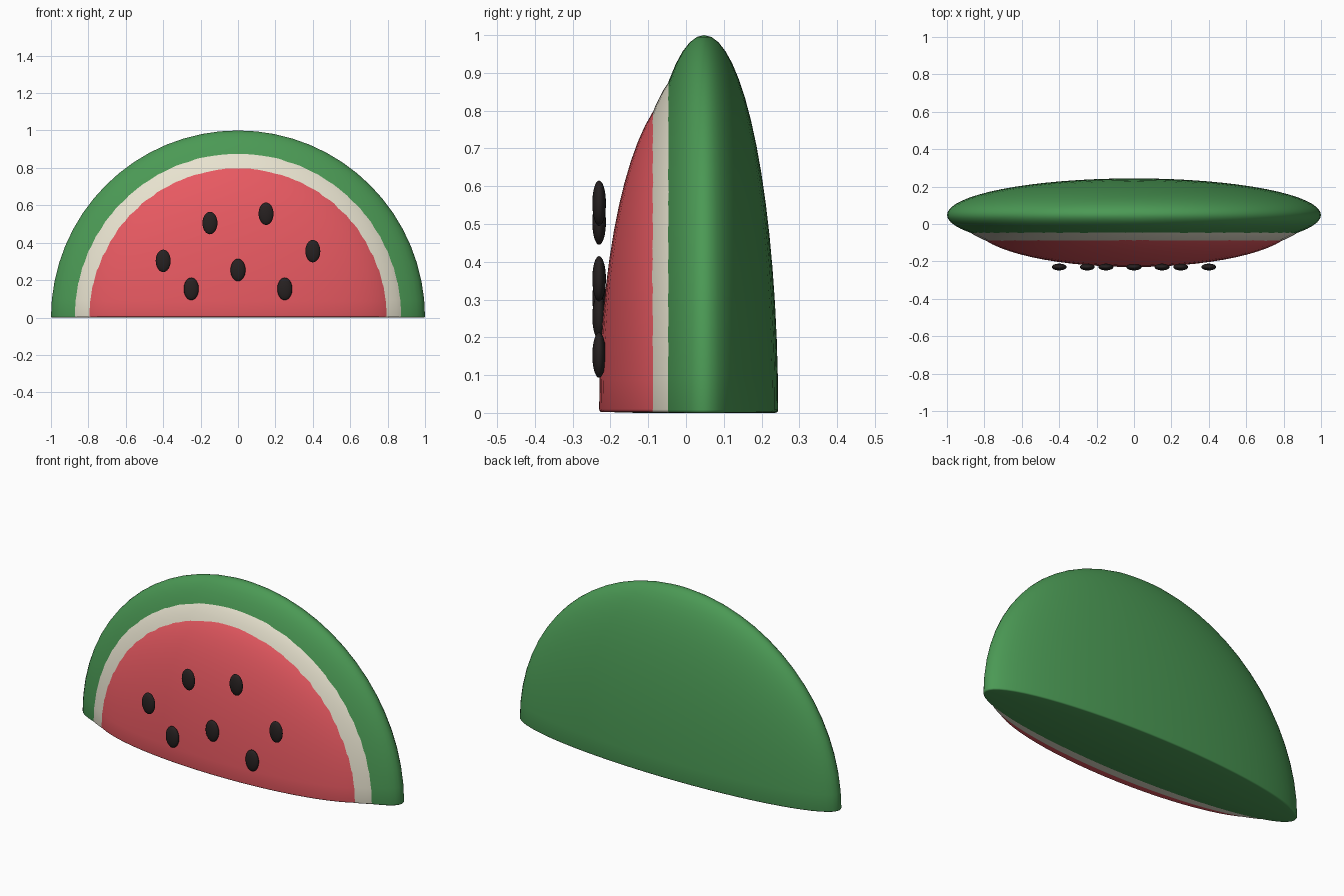
import bpy, bmesh
from mathutils import Matrix, Vector

if "Cube" in bpy.data.objects:
    bpy.data.objects.remove(bpy.data.objects["Cube"])


def material(name, rgb):
    m = bpy.data.materials.new(name)
    m.diffuse_color = (*rgb, 1)
    m.use_nodes = True
    m.node_tree.nodes["Principled BSDF"].inputs["Base Color"].default_value = m.diffuse_color
    return m


def ellipsoid(name, centre, radii, mat, u=64, v=32, half=False):
    bm = bmesh.new()
    bmesh.ops.create_uvsphere(bm, u_segments=u, v_segments=v, radius=1)
    bmesh.ops.transform(bm, matrix=Matrix.Diagonal((*radii, 1)), verts=bm.verts)
    if half:
        # keep the upper half and close the flat underside
        geom = bm.verts[:] + bm.edges[:] + bm.faces[:]
        bmesh.ops.bisect_plane(bm, geom=geom, dist=1e-5, plane_co=(0, 0, 0),
                               plane_no=(0, 0, 1), clear_inner=True)
        rim = [e for e in bm.edges if e.is_boundary]
        bmesh.ops.holes_fill(bm, edges=rim, sides=0)
        bmesh.ops.recalc_face_normals(bm, faces=bm.faces)
    for f in bm.faces:
        f.smooth = True
    me = bpy.data.meshes.new(name)
    bm.to_mesh(me)
    bm.free()
    me.materials.append(mat)
    ob = bpy.data.objects.new(name, me)
    ob.location = Vector(centre)
    bpy.context.collection.objects.link(ob)
    if half:
        # softly rounded bottom rim
        b = ob.modifiers.new("soft_rim", 'BEVEL')
        b.width = 0.008
        b.segments = 3
        b.limit_method = 'ANGLE'
        b.angle_limit = 1.0
    return ob


green = material("rind_green", (0.07, 0.32, 0.09))
cream = material("pith_cream", (0.80, 0.76, 0.62))
red = material("flesh_red", (0.80, 0.10, 0.12))
black = material("seed_black", (0.02, 0.015, 0.015))

# Nested half ellipsoids, each one stepping further to the front
ellipsoid("rind", (0, 0.048, 0), (1, 0.196, 1), green, half=True)
ellipsoid("pith", (0, 0.02, 0.001), (0.92, 0.215, 0.92), cream, half=True)
ellipsoid("flesh", (0, 0, 0.002), (0.86, 0.23, 0.86), red, half=True)

# Seeds floating on the front face
seeds = [(-0.4, 0.303), (-0.15, 0.505), (0.15, 0.555), (0.4, 0.355),
         (0, 0.254), (-0.25, 0.153), (0.25, 0.153)]
for i, (x, z) in enumerate(seeds):
    ellipsoid(f"seed_{i + 1}", (x, -0.23, z), (0.04, 0.018, 0.06), black, 24, 16)
